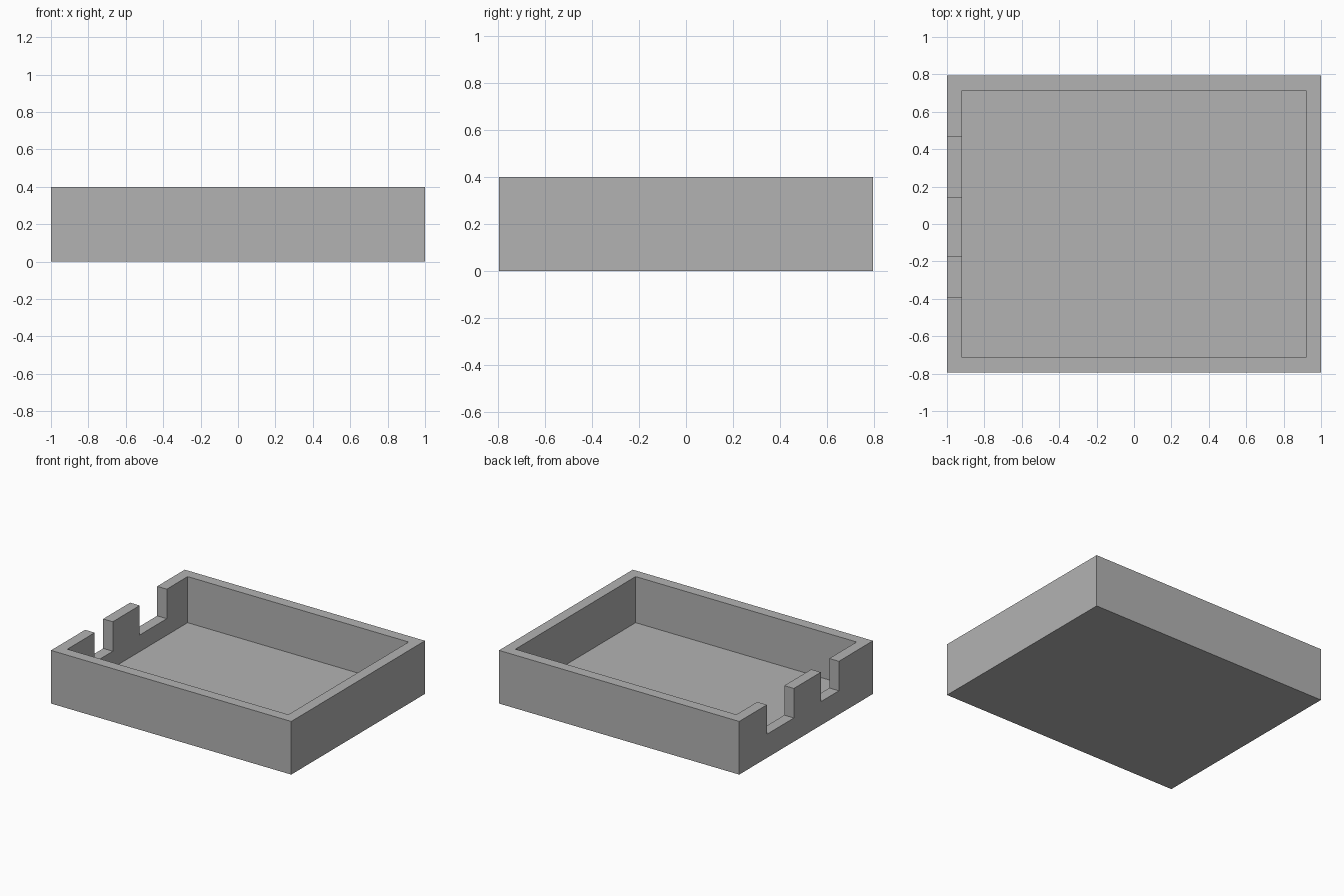
import bpy

cube = bpy.data.objects.get("Cube")
if cube:
    bpy.data.objects.remove(cube, do_unlink=True)

HALF_X, HALF_Y, HEIGHT = 1.0, 0.795, 0.4
WALL, FLOOR, SILL = 0.08, 0.053, 0.178
OVER = 0.1  # cutters reach past the surfaces

grey = bpy.data.materials.new("plain grey")
grey.use_nodes = True
colour = (0.45, 0.45, 0.45, 1)
grey.diffuse_color = colour
grey.node_tree.nodes["Principled BSDF"].inputs["Base Color"].default_value = colour


def box(name, low, high):
    """Axis-aligned box between two corners."""
    centre = [(a + b) / 2 for a, b in zip(low, high)]
    bpy.ops.mesh.primitive_cube_add(size=1, location=centre)
    obj = bpy.context.object
    obj.name = name
    obj.scale = [b - a for a, b in zip(low, high)]
    bpy.ops.object.transform_apply(location=True, rotation=False, scale=True)
    obj.data.materials.append(grey)
    return obj


def cut(target, cutter):
    """Subtract the cutter and discard it."""
    mod = target.modifiers.new("cut", "BOOLEAN")
    mod.operation = "DIFFERENCE"
    mod.solver = "EXACT"
    mod.object = cutter
    bpy.context.view_layer.objects.active = target
    bpy.ops.object.modifier_apply(modifier=mod.name)
    bpy.data.objects.remove(cutter, do_unlink=True)


# Open tray: solid block with a hollowed inside
tray = box("tray", (-HALF_X, -HALF_Y, 0), (HALF_X, HALF_Y, HEIGHT))
inner_x, inner_y = HALF_X - WALL, HALF_Y - WALL
cut(tray, box("cavity", (-inner_x, -inner_y, FLOOR), (inner_x, inner_y, HEIGHT + OVER)))

# Two open notches in the end wall
for y0, y1 in ((-0.39, -0.175), (0.145, 0.467)):
    cut(tray, box("notch", (-HALF_X - OVER, y0, SILL), (-inner_x + OVER, y1, HEIGHT + OVER)))
